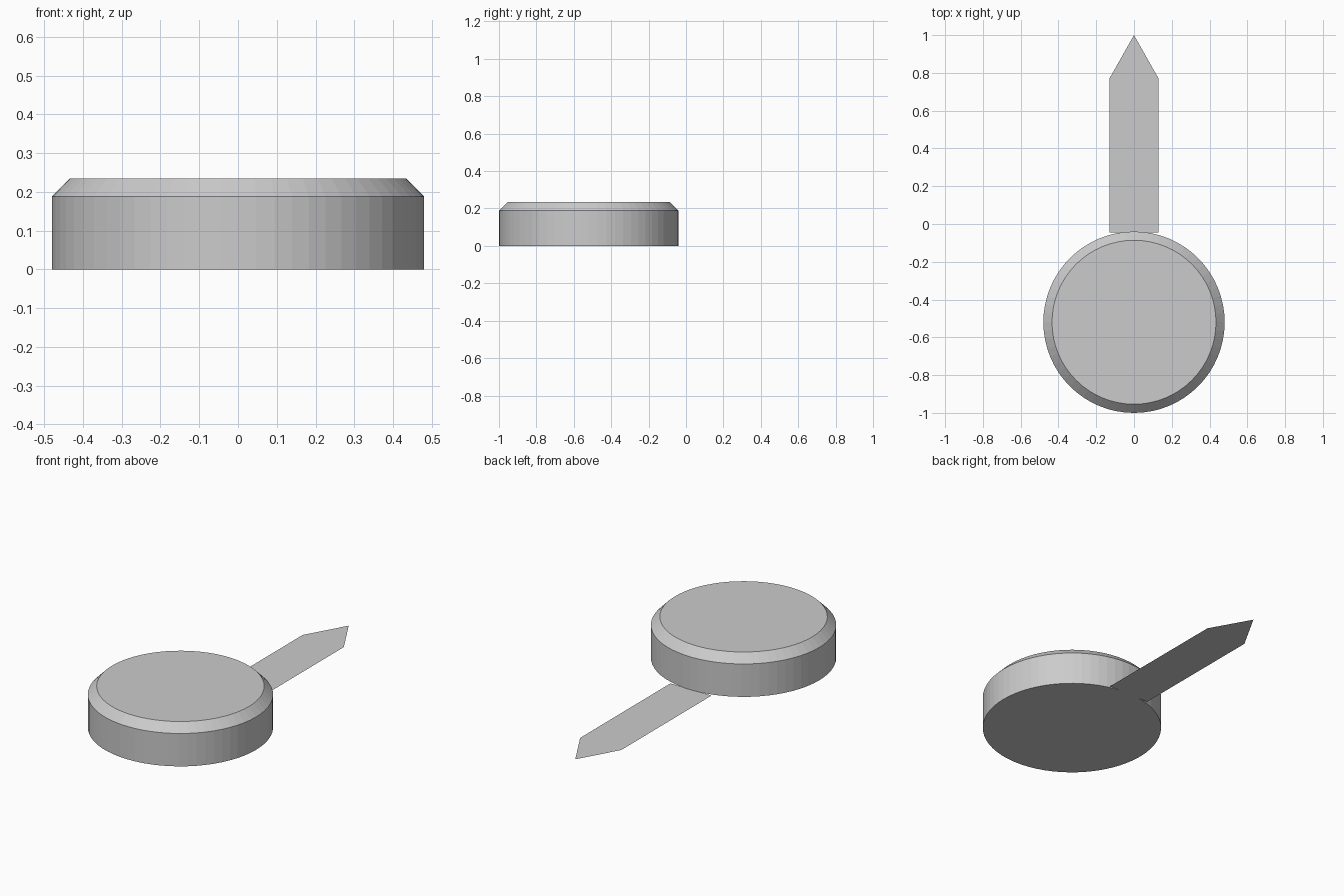
import bpy
import bmesh
from math import cos, sin, tau

cube = bpy.data.objects.get("Cube")
if cube:
    bpy.data.objects.remove(cube, do_unlink=True)

SIDES = 64
CENTRE_Y = -0.52

grey = bpy.data.materials.new("light grey")
grey.use_nodes = True
colour = (0.6, 0.6, 0.6, 1)
grey.diffuse_color = colour
grey.node_tree.nodes["Principled BSDF"].inputs["Base Color"].default_value = colour


def add_object(name, bm):
    mesh = bpy.data.meshes.new(name)
    bm.to_mesh(mesh)
    bm.free()
    mesh.materials.append(grey)
    obj = bpy.data.objects.new(name, mesh)
    bpy.context.collection.objects.link(obj)
    return obj


# Round body with a chamfered top rim: (radius, height) rings, capped
bm = bmesh.new()
rings = []
for radius, height in [(0.48, 0), (0.48, 0.188), (0.434, 0.235)]:
    rings.append([bm.verts.new((radius * cos(tau * i / SIDES),
                                CENTRE_Y + radius * sin(tau * i / SIDES), height))
                  for i in range(SIDES)])
for low, high in zip(rings, rings[1:]):
    for i in range(SIDES):
        j = (i + 1) % SIDES
        bm.faces.new((low[i], low[j], high[j], high[i]))
bm.faces.new(rings[0][::-1])
bm.faces.new(rings[-1])
add_object("round_body", bm)

# Paper-thin pointed tongue lying on the ground behind the body
bm = bmesh.new()
outline = [(-0.13, -0.045), (0.13, -0.045), (0.13, 0.77), (0, 1), (-0.13, 0.77)]
bm.faces.new([bm.verts.new((x, y, 0)) for x, y in outline])
add_object("pointer", bm)
